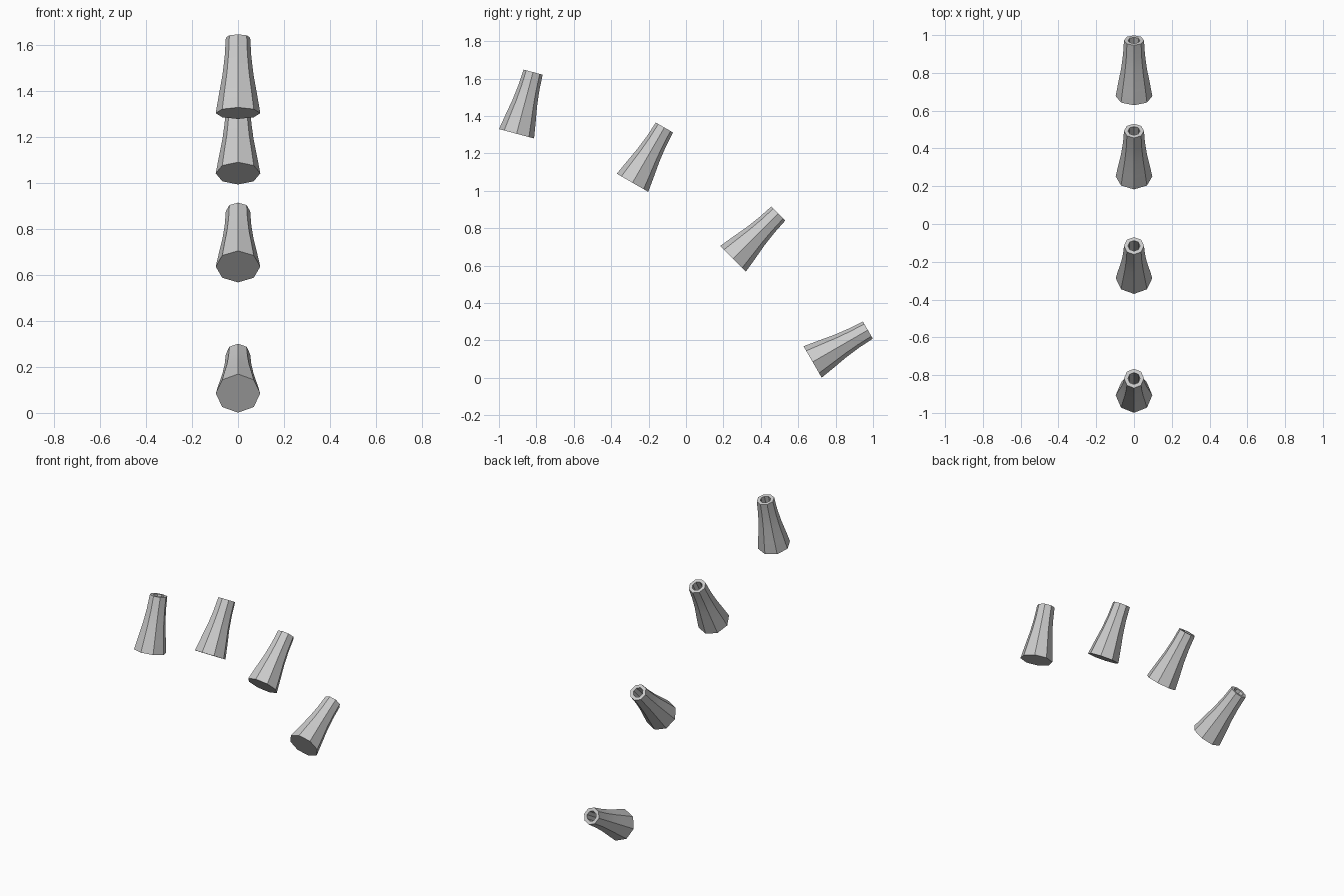
import bpy, bmesh, math
from mathutils import Matrix

if "Cube" in bpy.data.objects:
    bpy.data.objects.remove(bpy.data.objects["Cube"])

SIDES = 8
# (radius, distance along axis): base, concave flank, rim, bore down to a closed floor
PROFILE = [(0.097, 0), (0.083, 0.085), (0.068, 0.17), (0.058, 0.255), (0.053, 0.341),
           (0.032, 0.341), (0.032, 0.003)]


def tapered_socket(name, y, z, tilt):
    bm = bmesh.new()
    rings = []
    for r, h in PROFILE:
        rings.append([bm.verts.new((r * math.cos(i * math.tau / SIDES),
                                    r * math.sin(i * math.tau / SIDES), h))
                      for i in range(SIDES)])
    for a, b in zip(rings, rings[1:]):
        for i in range(SIDES):
            j = (i + 1) % SIDES
            bm.faces.new((a[i], a[j], b[j], b[i]))
    # closed base and bore floor
    bm.faces.new(rings[0][::-1])
    bm.faces.new(rings[-1])
    bmesh.ops.recalc_face_normals(bm, faces=bm.faces)
    mesh = bpy.data.meshes.new(name)
    bm.to_mesh(mesh)
    bm.free()
    ob = bpy.data.objects.new(name, mesh)
    bpy.context.collection.objects.link(ob)
    # lean toward the back
    ob.matrix_world = Matrix.Translation((0, y, z)) @ Matrix.Rotation(-math.radians(tilt), 4, 'X')
    bpy.context.view_layer.objects.active = ob
    ob.select_set(True)
    bpy.ops.object.shade_smooth_by_angle(angle=math.radians(30))
    ob.select_set(False)


# arc of four sockets, each leaning 15 degrees further
for k, (y, z) in enumerate([(-0.906, 1.305), (-0.286, 1.043), (0.252, 0.637), (0.677, 0.085)]):
    tapered_socket(f"tapered_socket_{k + 1}", y, z, 15 * (k + 1))
